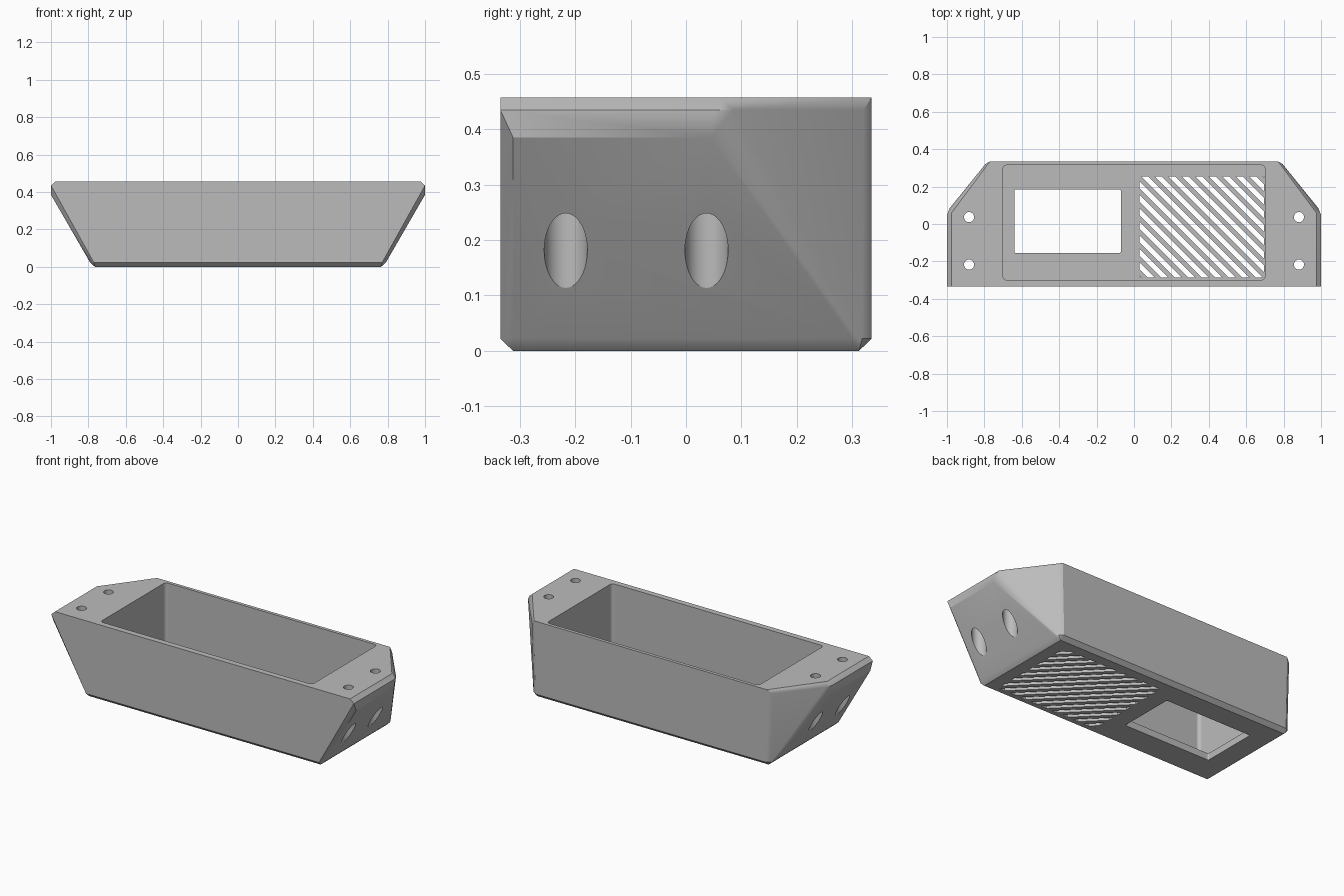
import bpy, bmesh, math
from mathutils import Vector, Matrix

old = bpy.data.objects.get("Cube")
if old:
    bpy.data.objects.remove(old, do_unlink=True)

grey = bpy.data.materials.new("plain grey")
grey.use_nodes = True
colour = (0.5, 0.5, 0.5, 1)
grey.diffuse_color = colour
grey.node_tree.nodes["Principled BSDF"].inputs["Base Color"].default_value = colour

FLOOR = 0.04


def make(name, bm):
    bmesh.ops.recalc_face_normals(bm, faces=bm.faces)
    mesh = bpy.data.meshes.new(name)
    bm.to_mesh(mesh)
    bm.free()
    mesh.materials.append(grey)
    obj = bpy.data.objects.new(name, mesh)
    bpy.context.collection.objects.link(obj)
    return obj


def add_box(bm, x0, x1, y0, y1, z0, z1):
    size = Matrix.Diagonal((x1 - x0, y1 - y0, z1 - z0, 1))
    centre = Matrix.Translation(((x0 + x1) / 2, (y0 + y1) / 2, (z0 + z1) / 2))
    return bmesh.ops.create_cube(bm, size=1, matrix=centre @ size)["verts"]


def rounded_box(name, *bounds, radius):
    bm = bmesh.new()
    add_box(bm, *bounds)
    upright = [e for e in bm.edges
               if abs((e.verts[0].co - e.verts[1].co).normalized().z) > 0.9]
    bmesh.ops.bevel(bm, geom=upright, offset=radius, segments=5,
                    profile=0.5, affect='EDGES')
    return make(name, bm)


def cylinder(name, x, y, z0, z1, radius):
    bm = bmesh.new()
    bmesh.ops.create_cone(bm, cap_ends=True, segments=40, radius1=radius,
                          radius2=radius, depth=z1 - z0,
                          matrix=Matrix.Translation((x, y, (z0 + z1) / 2)))
    return make(name, bm)


def activate(obj):
    bpy.ops.object.select_all(action='DESELECT')
    obj.select_set(True)
    bpy.context.view_layer.objects.active = obj


def cut(obj, cutter):
    mod = obj.modifiers.new("cut", 'BOOLEAN')
    mod.operation = 'DIFFERENCE'
    mod.solver = 'EXACT'
    mod.object = cutter
    activate(obj)
    bpy.ops.object.modifier_apply(modifier=mod.name)
    bpy.data.objects.remove(cutter, do_unlink=True)


# Solid shell: flared ends, chamfered rims, angled back corners
half = [
    # top rim
    (0.975, -0.335, 0.457), (0.975, 0.06, 0.457), (0.77, 0.335, 0.457),
    # lower edge of the rim chamfer
    (1, -0.335, 0.435), (1, 0.05, 0.435), (0.985, 0.085, 0.435),
    (0.795, 0.32, 0.435), (0.765, 0.335, 0.435),
    # lower edge of the upright end band
    (1, -0.312, 0.385), (1, 0.045, 0.385),
    # upper edge of the base chamfer
    (0.77, -0.335, 0.022), (0.79, -0.312, 0.022), (0.79, 0.30, 0.022),
    (0.785, 0.318, 0.022), (0.76, 0.335, 0.022),
    # underside
    (0.765, -0.312, 0), (0.765, 0.312, 0),
]
bm = bmesh.new()
for side in (-1, 1):
    for x, y, z in half:
        bm.verts.new((side * x, y, z))
bmesh.ops.convex_hull(bm, input=bm.verts)
bmesh.ops.delete(bm, geom=[v for v in bm.verts if not v.link_faces], context='VERTS')
bmesh.ops.dissolve_limit(bm, angle_limit=math.radians(1), verts=bm.verts, edges=bm.edges)
shell = make("enclosure_shell", bm)

# Cavity, display window and vent opening
cut(shell, rounded_box("cavity", -0.7, 0.7, -0.3, 0.315, FLOOR, 0.6, radius=0.02))
cut(shell, rounded_box("window", -0.64, -0.07, -0.155, 0.185, -0.1, 0.1, radius=0.008))
vent = (0.03, 0.695, -0.285, 0.255)
cut(shell, rounded_box("vent", *vent, -0.1, 0.1, radius=0.004))

# Screw holes with wider head recesses from below
for x in (-0.882, 0.882):
    for y in (-0.217, 0.037):
        cut(shell, cylinder("recess", x, y, -0.1, 0.37, 0.039))
        cut(shell, cylinder("screw_hole", x, y, 0.3, 0.6, 0.027))

activate(shell)
bpy.ops.object.shade_smooth_by_angle(angle=math.radians(30))
weighted = shell.modifiers.new("weighted", 'WEIGHTED_NORMAL')
weighted.keep_sharp = True

# Diagonal vent slats, trimmed to the opening
x0, x1, y0, y1 = vent
bm = bmesh.new()
pitch = 0.051
turn = Matrix.Rotation(math.radians(-45), 4, 'Z')
middle = Matrix.Translation(((x0 + x1) / 2, (y0 + y1) / 2, 0))
for i in range(-9, 10):
    c = i * pitch
    verts = add_box(bm, -0.6, 0.6, c - pitch / 4, c + pitch / 4, 0, FLOOR)
    bmesh.ops.transform(bm, matrix=middle @ turn, verts=verts)
for point, normal in (((x0, 0, 0), (-1, 0, 0)), ((x1, 0, 0), (1, 0, 0)),
                      ((0, y0, 0), (0, -1, 0)), ((0, y1, 0), (0, 1, 0))):
    bmesh.ops.bisect_plane(bm, geom=bm.verts[:] + bm.edges[:] + bm.faces[:],
                           plane_co=Vector(point), plane_no=Vector(normal),
                           clear_outer=True)
    bmesh.ops.holes_fill(bm, edges=[e for e in bm.edges if e.is_boundary], sides=0)
make("vent_slats", bm)
